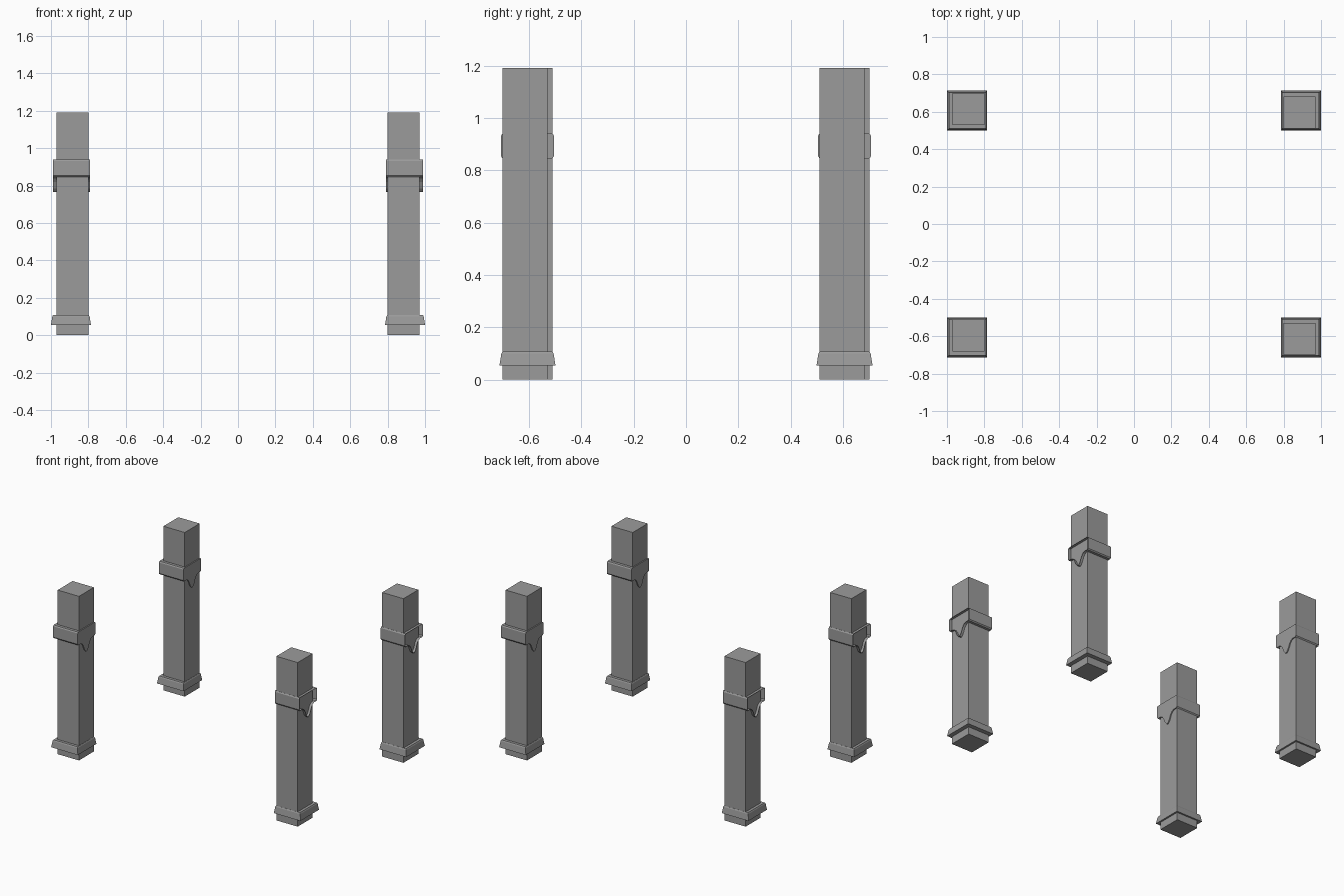
import bpy, bmesh
from math import pi
from mathutils import Matrix

cube = bpy.data.objects.get("Cube")
if cube:
    bpy.data.objects.remove(cube, do_unlink=True)

grey = bpy.data.materials.new("stone_grey")
grey.use_nodes = True
COLOUR = (0.33, 0.33, 0.33, 1)
grey.diffuse_color = COLOUR
grey.node_tree.nodes["Principled BSDF"].inputs["Base Color"].default_value = COLOUR


def finish(name, bm, turn):
    """Turn the part about the centre if asked and make it an object."""
    if turn:
        bm.transform(Matrix.Rotation(pi, 4, "Z"))
    mesh = bpy.data.meshes.new(name)
    bm.to_mesh(mesh)
    bm.free()
    mesh.materials.append(grey)
    obj = bpy.data.objects.new(name, mesh)
    bpy.context.collection.objects.link(obj)


def stack(name, x, y, levels, turn):
    """Closed square tower from (half width, height) levels."""
    bm = bmesh.new()
    rings = [[bm.verts.new((x + sx * h, y + sy * h, z))
              for sx, sy in ((-1, -1), (1, -1), (1, 1), (-1, 1))]
             for h, z in levels]
    for low, high in zip(rings, rings[1:]):
        for i in range(4):
            j = (i + 1) % 4
            bm.faces.new((low[i], low[j], high[j], high[i]))
    bm.faces.new(rings[0][::-1])
    bm.faces.new(rings[-1])
    finish(name, bm, turn)


def band(name, x0, x1, y, turn):
    """Bracket profile with a pointed drop, run across x, open on the outer side."""
    half = [(0.005, 0.765), (0.022, 0.785), (0.036, 0.818), (0.05, 0.837),
            (0.068, 0.845), (0.095, 0.845), (0.101, 0.853), (0.101, 0.932),
            (0.096, 0.94)]
    outline = half + [(-a, z) for a, z in reversed(half)]
    bm = bmesh.new()
    inner = [bm.verts.new((x0, y + a, z)) for a, z in outline]
    outer = [bm.verts.new((x1, y + a, z)) for a, z in outline]
    for i in range(len(outline)):
        j = (i + 1) % len(outline)
        bm.faces.new((inner[j], inner[i], outer[i], outer[j]))
    bm.faces.new(inner[::-1])
    # Make the wall face outwards from the band
    bmesh.ops.recalc_face_normals(bm, faces=bm.faces)
    cap = max(bm.faces, key=lambda f: len(f.verts))
    if cap.normal.x > 0:
        bmesh.ops.reverse_faces(bm, faces=bm.faces)
    finish(name, bm, turn)


# The left pair, then the same pair turned half round for the right
for side, turn in (("left", False), ("right", True)):
    for end, y in (("a", -0.606), ("b", 0.606)):
        tag = f"{side}_{end}"
        stack(f"post_{tag}", 0.884, y - 0.0095, [(0.0855, 0), (0.0855, 1.19)], turn)
        stack(f"base_collar_{tag}", 0.893, y,
              [(0.107, 0.054), (0.1, 0.099), (0.096, 0.107)], turn)
        band(f"band_{tag}", 0.791, 0.988, y, turn)
